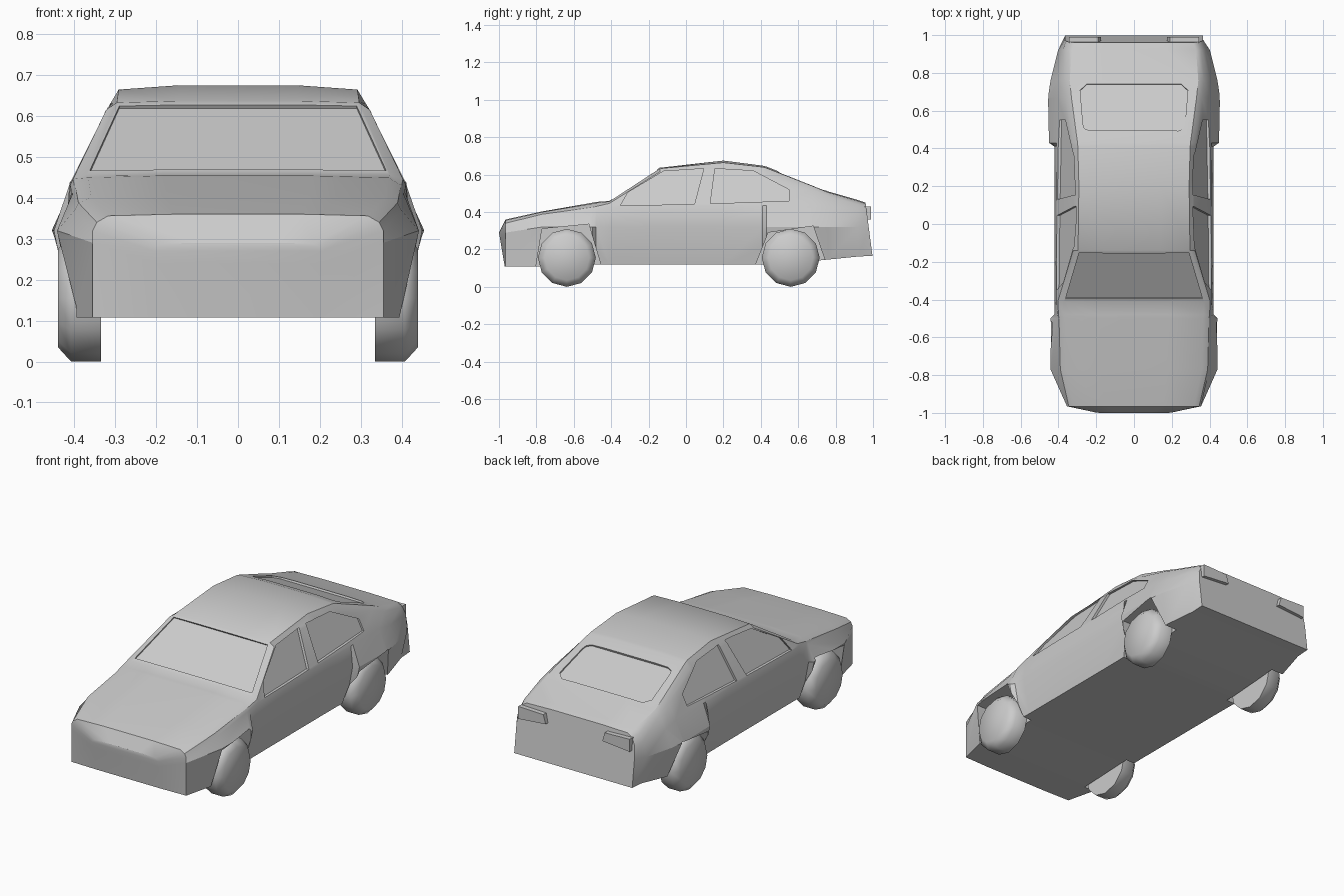
import bpy, bmesh, math
from mathutils import Vector

if "Cube" in bpy.data.objects:
    bpy.data.objects.remove(bpy.data.objects["Cube"])


def smooth(ob, angle):
    bpy.ops.object.select_all(action='DESELECT')
    ob.select_set(True)
    bpy.context.view_layer.objects.active = ob
    bpy.ops.object.shade_smooth_by_angle(angle=math.radians(angle))


def finish(name, bm, angle=30):
    bmesh.ops.recalc_face_normals(bm, faces=bm.faces[:])
    me = bpy.data.meshes.new(name)
    bm.to_mesh(me)
    bm.free()
    ob = bpy.data.objects.new(name, me)
    bpy.context.collection.objects.link(ob)
    smooth(ob, angle)
    return ob


def bridge(bm, a, b):
    n = len(a)
    for i in range(n):
        bm.faces.new((a[i], b[i], b[(i + 1) % n], a[(i + 1) % n]))


def prism(bm, inner, outer):
    a = [bm.verts.new(p) for p in inner]
    b = [bm.verts.new(p) for p in outer]
    bm.faces.new(a)
    bm.faces.new(b[::-1])
    bridge(bm, a, b)


# Body: lofted stations; the rest of each cross-section follows by rule
# y, waist x, shoulder z, upper-edge x, upper-edge z, top z
stations = [
    (-1, .2, .27, .2, .28, .29),
    (-.965, .355, .32, .345, .34, .36),
    (-.77, .442, .37, .39, .388, .403),
    (-.5, .442, .41, .397, .425, .45),
    (-.48, .422, .415, .4, .43, .454),
    (-.41, .42, .433, .403, .446, .459),
    (-.14, .42, .435, .322, .615, .637),
    (.2, .42, .435, .317, .622, .675),
    (.41, .422, .435, .323, .611, .648),
    (.43, .45, .435, .325, .605, .643),
    (.67, .455, .43, .36, .52, .547),
    (.76, .442, .415, .37, .485, .51),
    (.92, .402, .4, .357, .44, .464),
    (.96, .365, .39, .34, .43, .45),
]


def cross_section(y, xm, zs, xe, ze, zt):
    zb = .12 - (.012 if y < -.7 else 0) + .1 * max(0, y - .5)
    xb = xm if xm < .38 else max(.36, xm * .91)
    half = [(xb, zb), (xm, min(.32, zs - .03)), (xe + .5 * (ze - zs), zs), (xe, ze),
            (xe * .92, zt - .2 * (zt - ze)), (xe * .45, zt)]
    points = []
    for x, z in half + [(-x, z) for x, z in reversed(half)]:
        lean = 0
        if y == -1:
            lean = .17 * (zt - z)
        elif y == .96:
            lean = .13 * (zt - z)
        points.append((x, y + lean, z))
    return points


bm = bmesh.new()
rings = [[bm.verts.new(p) for p in cross_section(*s)] for s in stations]
for a, b in zip(rings, rings[1:]):
    bridge(bm, a, b)
for r in (rings[0], rings[-1]):
    for i in range(5):
        bm.faces.new((r[i], r[i + 1], r[10 - i], r[11 - i]))
body = finish("car_body", bm)

# Cutters for wheel arches and recessed side windows, as y-z profiles
bm = bmesh.new()
arches = [
    [(-.812, .05), (-.77, .31), (-.52, .335), (-.435, .05)],
    [(.345, .05), (.44, .29), (.68, .325), (.775, .05)],
]
windows = [
    [(-.35, .435), (-.31, .505), (-.12, .618), (.095, .632), (.045, .442)],
    [(.13, .445), (.155, .632), (.36, .62), (.55, .52), (.55, .46)],
]


def side_x(z):
    return .41 - .5 * (z - .435)


for s in (1, -1):
    for prof in arches:
        prism(bm, [(s * .33, y, z) for y, z in prof], [(s * .6, y, z) for y, z in prof])
    for prof in windows:
        prism(bm, [(s * (side_x(z) - .014), y, z) for y, z in prof],
              [(s * (side_x(z) + .15), y, z) for y, z in prof])


# Windscreen and rear window: mirrored outline on a sloping plane
def pane(half, height, slope, depth):
    n = Vector((0, -slope, 1)).normalized()
    outline = half + [(-x, y) for x, y in reversed(half)]
    pts = [Vector((x, y, height + slope * y)) for x, y in outline]
    prism(bm, [p - n * depth for p in pts], [p + n * .07 for p in pts])


pane([(.362, -.395), (.29, -.155)], .729, .659, .01)
pane([(.235, .495), (.262, .507), (.27, .53), (.285, .71), (.25, .742)], .815, -.4, .012)
cutter = finish("opening_cutter", bm)
cutter.hide_render = True

mod = body.modifiers.new("openings", 'BOOLEAN')
mod.operation = 'DIFFERENCE'
mod.solver = 'EXACT'
mod.object = cutter
bpy.context.view_layer.objects.active = body
bpy.ops.object.modifier_apply(modifier=mod.name)
bpy.data.objects.remove(cutter)
smooth(body, 30)

# Wheels: chunky twelve-sided discs with a chamfered outer rim
SIDES = 12
for end, yc in (("front", -.637), ("rear", .56)):
    for side, s in (("right", 1), ("left", -1)):
        bm = bmesh.new()
        loops = []
        for x, r in ((.335, .155), (.408, .155), (.44, .12)):
            angles = [2 * math.pi * i / SIDES for i in range(SIDES)]
            loops.append([bm.verts.new((s * x, yc + r * math.sin(t), .155 + r * math.cos(t)))
                          for t in angles])
        for a, b in zip(loops, loops[1:]):
            bridge(bm, a, b)
        bm.faces.new(loops[0])
        bm.faces.new(loops[-1])
        finish(f"{end}_{side}_wheel", bm, 60)

# Tail lights
for side, s in (("right", 1), ("left", -1)):
    bm = bmesh.new()
    prof = [(.175, .375), (.345, .36), (.345, .43), (.19, .425)]
    prism(bm, [(s * x, .95, z) for x, z in prof], [(s * x, .99, z) for x, z in prof])
    finish(f"{side}_tail_light", bm)
